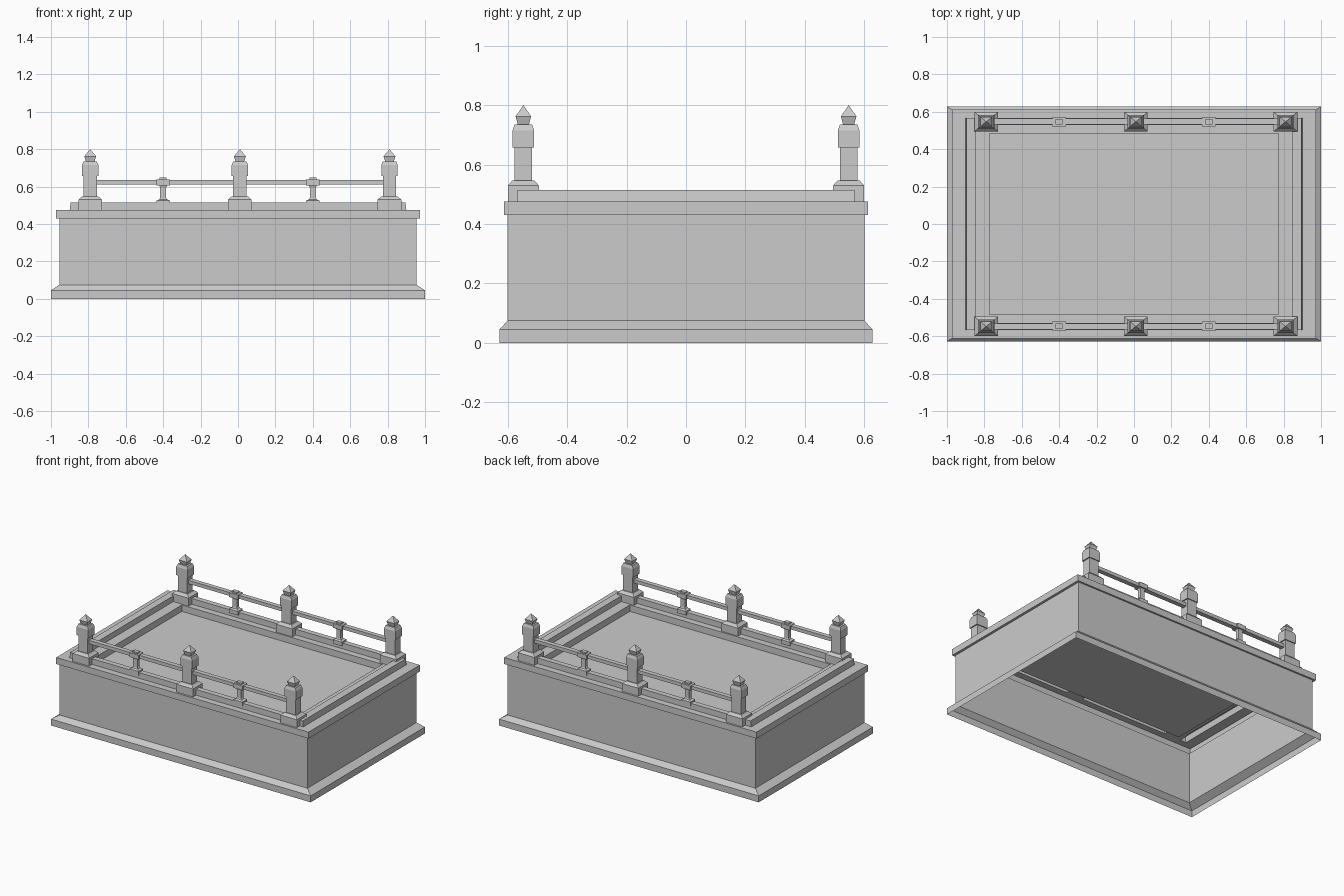
import bpy, bmesh

cube = bpy.data.objects.get("Cube")
if cube:
    bpy.data.objects.remove(cube, do_unlink=True)

stone = bpy.data.materials.new("grey_stone")
stone.use_nodes = True
GREY = (0.6, 0.6, 0.6, 1)
stone.diffuse_color = GREY
stone.node_tree.nodes["Principled BSDF"].inputs["Base Color"].default_value = GREY


def stack(name, rings, at=(0, 0), start=False, end=True):
    """Loft rectangles given as (half x, half y, z); cap the first and last if asked."""
    bm = bmesh.new()
    loops = []
    for hx, hy, z in rings:
        corners = ((-1, -1), (1, -1), (1, 1), (-1, 1))
        loops.append([bm.verts.new((sx * hx, sy * hy, z)) for sx, sy in corners])
    for low, high in zip(loops, loops[1:]):
        for i in range(4):
            j = (i + 1) % 4
            bm.faces.new((low[i], low[j], high[j], high[i]))
    if start:
        bm.faces.new(loops[0][::-1])
    if end:
        bm.faces.new(loops[-1])
    bmesh.ops.remove_doubles(bm, verts=bm.verts, dist=0.00001)
    mesh = bpy.data.meshes.new(name)
    bm.to_mesh(mesh)
    bm.free()
    mesh.materials.append(stone)
    obj = bpy.data.objects.new(name, mesh)
    obj.location = (at[0], at[1], 0)
    bpy.context.collection.objects.link(obj)
    return obj


# Hollow plinth: flared foot, wall, cornice, curb, inner ledge and sunken floor
stack("plinth", [
    (1.0, 0.628, 0), (1.0, 0.628, 0.045), (0.955, 0.6, 0.075), (0.955, 0.6, 0.43),
    (0.972, 0.612, 0.43), (0.972, 0.612, 0.475),
    (0.9, 0.567, 0.475), (0.895, 0.567, 0.515), (0.845, 0.53, 0.515),
    (0.845, 0.53, 0.475), (0.772, 0.485, 0.475), (0.772, 0.485, 0.43),
])

# Post and baluster profiles as (half depth, height)
POST = [(0.052, 0.475), (0.052, 0.53), (0.036, 0.547), (0.0295, 0.547),
        (0.0295, 0.657), (0.036, 0.657), (0.036, 0.715), (0.029, 0.735),
        (0.019, 0.735), (0.026, 0.762), (0, 0.8)]
BALUSTER = [(0.026, 0.497), (0.026, 0.525), (0.015, 0.532), (0.012, 0.54),
            (0.012, 0.595), (0.016, 0.607), (0.026, 0.607), (0.026, 0.638),
            (0.014, 0.638), (0.014, 0.648)]


def widen(profile, ratio):
    return [(h * ratio, h, z) for h, z in profile]


# Balustrades along the front and back
for side, y in (("front", -0.547), ("back", 0.547)):
    for place, x in (("right", -0.79), ("middle", 0.01), ("left", 0.81)):
        stack(f"{side}_{place}_post", widen(POST, 1.22), (x, y), start=True, end=False)
    for place, x in (("right", -0.4), ("left", 0.4)):
        stack(f"{side}_{place}_baluster", widen(BALUSTER, 1.35), (x, y), start=True)
    stack(f"{side}_rail", [(0.78, 0.016, 0.61), (0.78, 0.016, 0.634)], (0.01, y), start=True)
